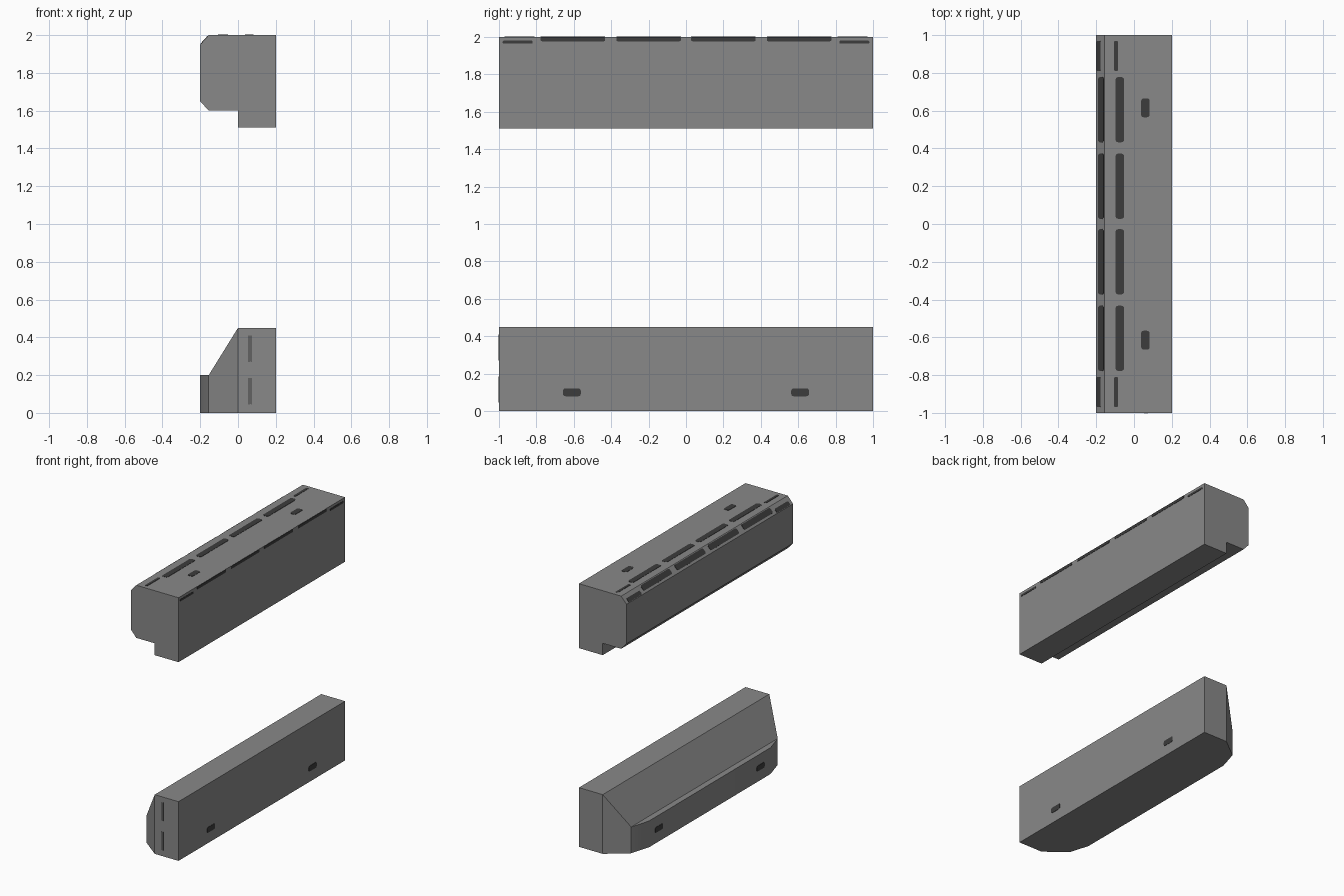
import bpy, bmesh, math
from mathutils import Vector

if "Cube" in bpy.data.objects:
    bpy.data.objects.remove(bpy.data.objects["Cube"])


def material(name, v):
    m = bpy.data.materials.new(name)
    m.diffuse_color = (v, v, v, 1)
    m.use_nodes = True
    m.node_tree.nodes["Principled BSDF"].inputs["Base Color"].default_value = m.diffuse_color
    return m


GREY = material("mid grey", 0.25)
DARK = material("dark grey", 0.045)


def finish(bm, name, mat):
    bmesh.ops.recalc_face_normals(bm, faces=bm.faces)
    me = bpy.data.meshes.new(name)
    bm.to_mesh(me)
    bm.free()
    me.materials.append(mat)
    ob = bpy.data.objects.new(name, me)
    bpy.context.collection.objects.link(ob)
    return ob


def prism(name, outline, offset, mat):
    """Extrude a closed outline of 3D points along offset."""
    bm = bmesh.new()
    face = bm.faces.new([bm.verts.new(p) for p in outline])
    ext = bmesh.ops.extrude_face_region(bm, geom=[face])
    moved = [g for g in ext["geom"] if isinstance(g, bmesh.types.BMVert)]
    bmesh.ops.translate(bm, verts=moved, vec=offset)
    return finish(bm, name, mat)


def slot(name, centre, long_axis, wide_axis, length, width, corner=0.3):
    """Thin dark plate with rounded ends, lying just proud of a face."""
    c, u, v = Vector(centre), Vector(long_axis), Vector(wide_axis).normalized()
    n = u.cross(v)
    r = min(length, width) * corner
    pts = []
    for sx, sy, a0 in ((1, 1, 0), (-1, 1, 90), (-1, -1, 180), (1, -1, 270)):
        for k in range(4):
            a = math.radians(a0 + 30 * k)
            pts.append(c + u * (sx * (length / 2 - r) + r * math.cos(a))
                       + v * (sy * (width / 2 - r) + r * math.sin(a)) - n * 0.002)
    return prism(name, pts, n * 0.004, DARK)


# Upper beam: stepped, chamfered profile run along y
profile = [(-0.155, 2), (0.2, 2), (0.2, 1.51), (0, 1.51), (0, 1.6),
           (-0.155, 1.6), (-0.2, 1.65), (-0.2, 1.95)]
prism("upper_beam", [(x, -1, z) for x, z in profile], (0, 2, 0), GREY)

# Lower beam: tapered plan, sloping shoulder and low ledge
plan = [(0.2, 1, 0.45), (0, 1, 0.45), (-0.155, 0.88, 0.2), (-0.2, 0.73, 0.2)]
plan += [(x, -y, z) for x, y, z in reversed(plan)]
bm = bmesh.new()
low = [bm.verts.new((x, y, 0)) for x, y, z in plan]
top = [bm.verts.new(p) for p in plan]
bm.faces.new(low)
for i in range(8):
    j = (i + 1) % 8
    bm.faces.new((low[i], low[j], top[j], top[i]))
for i in range(3):
    bm.faces.new((top[i], top[i + 1], top[6 - i], top[7 - i]))
lower = finish(bm, "lower_beam", GREY)
bpy.context.view_layer.objects.active = lower
lower.select_set(True)
bpy.ops.object.shade_smooth_by_angle(angle=math.radians(25))

# Dark slots and holes, mirrored front to back
Y, X, Z = (0, 1, 0), (1, 0, 0), (0, 0, 1)
CHAMFER = (0.045, 0, 0.05)
for s in (-1, 1):
    for y in (0.2, 0.605):
        slot("top_slot", (-0.075, s * y, 2), Y, X, 0.345, 0.045)
        slot("chamfer_slot", (-0.174, s * y, 1.979), Y, CHAMFER, 0.345, 0.044)
        slot("side_slot", (0.2, s * y, 1.988), Y, Z, 0.345, 0.022)
    slot("chamfer_end_slot", (-0.187, s * 0.89, 1.9645), Y, CHAMFER, 0.16, 0.032)
    slot("top_end_slot", (-0.095, s * 0.89, 2), Y, X, 0.16, 0.02)
    slot("side_end_slot", (0.2, s * 0.9, 1.972), Y, Z, 0.16, 0.016)
    slot("top_hole", (0.06, s * 0.615, 2), Y, X, 0.1, 0.045)
    for x in (-0.2, 0.2):
        slot("side_hole", (x, s * 0.61, 0.1), Y, Z, 0.095, 0.042)

# Thin vertical seams on the front end of the lower beam
for x in (0.059, 0.07):
    for z in (0.115, 0.34):
        slot("end_seam", (x, -1, z), Z, X, 0.14, 0.005)
